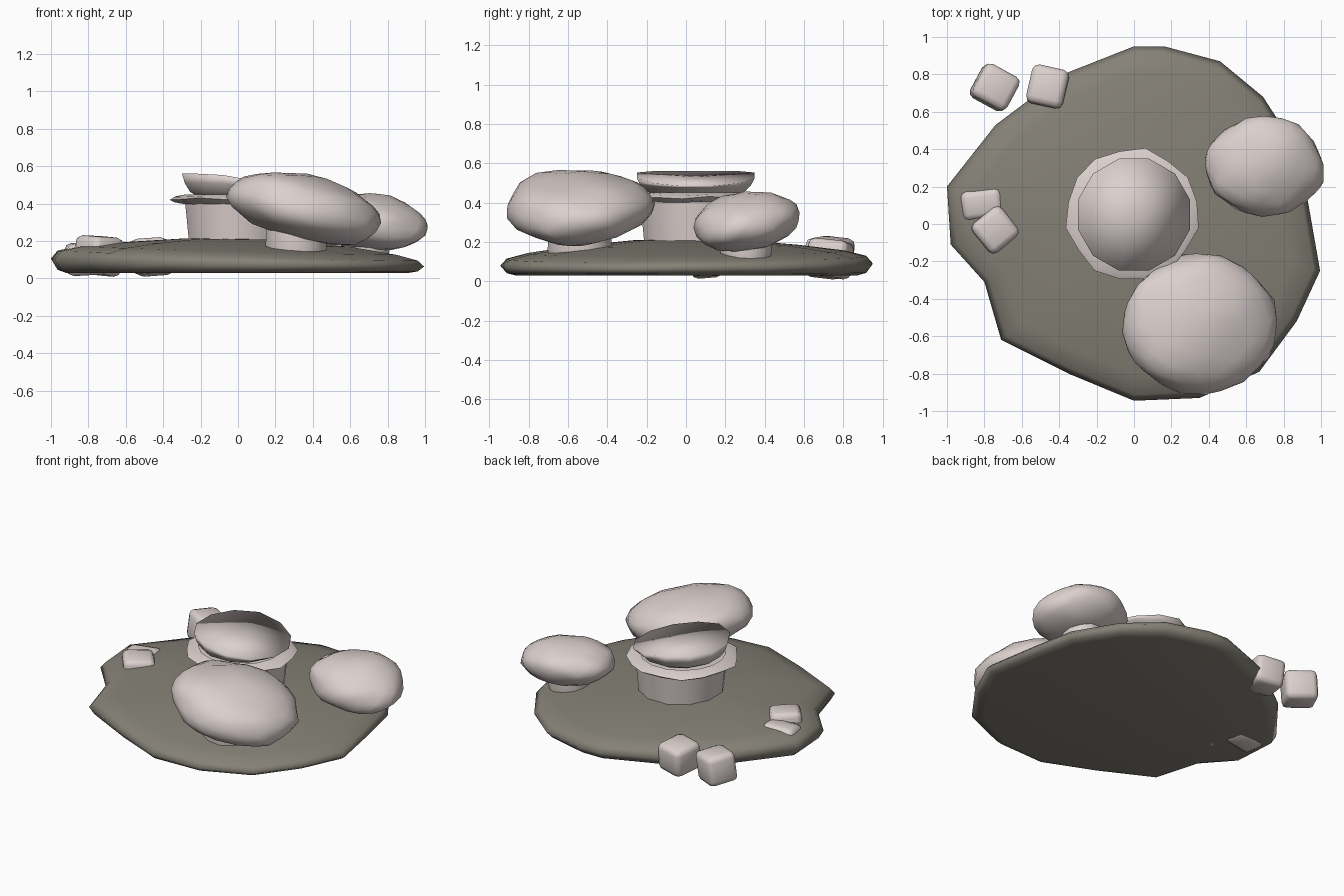
import bpy, bmesh, math
from mathutils import Vector, Matrix, Euler, noise

if "Cube" in bpy.data.objects:
    bpy.data.objects.remove(bpy.data.objects["Cube"])


def material(name, rgb):
    m = bpy.data.materials.new(name)
    m.diffuse_color = (*rgb, 1)
    m.use_nodes = True
    m.node_tree.nodes["Principled BSDF"].inputs["Base Color"].default_value = m.diffuse_color
    return m


PALE = material("pale pink", (0.71, 0.63, 0.61))
STONE = material("olive grey", (0.235, 0.22, 0.183))


def finish(bm, name, mat, angle=45):
    mesh = bpy.data.meshes.new(name)
    bm.to_mesh(mesh)
    bm.free()
    mesh.materials.append(mat)
    ob = bpy.data.objects.new(name, mesh)
    bpy.context.collection.objects.link(ob)
    bpy.ops.object.select_all(action='DESELECT')
    ob.select_set(True)
    bpy.context.view_layer.objects.active = ob
    bpy.ops.object.shade_smooth_by_angle(angle=math.radians(angle))
    return ob


def loft(name, rings, mat, cap_start=True, cap_end=True, angle=45):
    """Join rings of points, listed from bottom to top, into a skin."""
    bm = bmesh.new()
    loops = [[bm.verts.new(p) for p in ring] for ring in rings]
    for a, b in zip(loops, loops[1:]):
        n = len(a)
        for i in range(n):
            j = (i + 1) % n
            bm.faces.new((a[i], a[j], b[j], b[i]))
    if cap_start:
        bm.faces.new(loops[0][::-1])
    if cap_end:
        top = bm.faces.new(loops[-1])
        bmesh.ops.poke(bm, faces=[top])
    return finish(bm, name, mat, angle)


def circle(cx, cy, r, z, n=12, wave=0.0, dip=0.0):
    """Ring of points; wave makes it uneven, dip lowers its +x side."""
    pts = []
    for i in range(n):
        a = 2 * math.pi * (i + 0.5) / n
        k = r + wave * math.sin(i * 2.6)
        x = k * math.cos(a)
        pts.append((cx + x, cy + k * math.sin(a),
                    z + 0.6 * wave * math.cos(i * 1.9) - dip * max(0, x + .12)))
    return pts


# Ground slab: uneven outline, flat underside, gently domed top
outline = [(0, -.945), (.35, -.93), (.67, -.79), (.87, -.52), (.995, -.25),
           (.93, .12), (.87, .4), (.69, .68), (.46, .87), (.16, .95), (0, .95),
           (-.38, .8), (-.74, .53), (-1, .2), (-.98, -.11), (-.8, -.31),
           (-.71, -.62), (-.35, -.8)]


def slab_ring(scale, z, tilt):
    return [(x * scale, y * scale, z - tilt * x + .3 * tilt * y)
            for x, y in outline]


loft("ground_slab", [
    slab_ring(.92, .03, 0), slab_ring(.965, .042, .004),
    slab_ring(1, .085, .02), slab_ring(.965, .122, .025),
    slab_ring(.85, .15, .022), slab_ring(.6, .182, .012),
    slab_ring(.28, .21, .004), slab_ring(.05, .215, 0)], STONE, angle=100)

# Central stem, flared collar and the smooth closed cup above it
CX, CY = 0.0, 0.05
loft("central_stem", [circle(CX, CY, r, z) for r, z in
                      [(.27, .18), (.28, .28), (.293, .41)]], PALE)
loft("collar", [circle(CX - .01, CY, r, z, 16, w) for r, z, w in
                [(.27, .395, 0), (.33, .41, .006), (.353, .425, .01),
                 (.33, .437, .006), (.27, .45, 0)]], PALE, False, False)
loft("cup", [circle(CX, CY, r, z, dip=d) for r, z, d in
             [(.02, .40, 0), (.13, .41, 0), (.21, .432, 0), (.265, .462, 0),
              (.295, .51, .08), (.31, .56, .18)]], PALE, angle=180)


# Lumpy tilted caps on short stems, flatter on the upper inner side
SIDE = Vector((-1, .9, 1.1)).normalized()


def cap(name, centre, radii, tilt, seed):
    bm = bmesh.new()
    bmesh.ops.create_icosphere(bm, subdivisions=3, radius=1)
    rot = Euler(tilt).to_matrix()
    for v in bm.verts:
        d = v.co.normalized()
        d *= (1 + 0.08 * noise.noise(d * 1.9 + Vector((seed, 0, 0)))
              + 0.035 * noise.noise(d * 4.2 + Vector((0, seed, 0)))
              - 0.13 * d.dot(SIDE) ** 3)
        v.co = rot @ Vector(a * b for a, b in zip(d, radii)) + Vector(centre)
    finish(bm, name, PALE)


cap("large_cap", (.334, -.528, .392), (.425, .375, .172), (.02, .22, 0), 3.3)
cap("small_cap", (.69, .315, .312), (.315, .27, .148), (.14, .1, 0), 8.1)

for name, x, y, r, low in [("large_stem", .31, -.54, .17, .11),
                           ("small_stem", .68, .305, .135, .1)]:
    loft(name, [circle(x, y, r * k, z) for k, z in
                [(.93, low), (1, low + .05), (.95, .29)]], PALE)

# Rounded blocks near the edge
blocks = [("back_block_left", (-.745, .73, .12), (.21, .2, .2), (-.1, .08, -.5)),
          ("back_block_right", (-.46, .73, .115), (.2, .21, .19), (-.1, -.07, -.22)),
          ("side_block_front", (-.745, -.03, .13), (.2, .2, .19), (.06, .04, .68)),
          ("side_block_back", (-.81, .11, .105), (.22, .16, .17), (.08, -.06, .12))]
for name, loc, size, rot in blocks:
    bm = bmesh.new()
    bmesh.ops.create_cube(bm, size=1)
    bmesh.ops.scale(bm, vec=size, verts=bm.verts)
    bmesh.ops.bevel(bm, geom=bm.edges[:], offset=.035, segments=2,
                    profile=.5, affect='EDGES')
    bm.transform(Matrix.Translation(loc) @ Euler(rot).to_matrix().to_4x4())
    finish(bm, name, PALE, 60)
